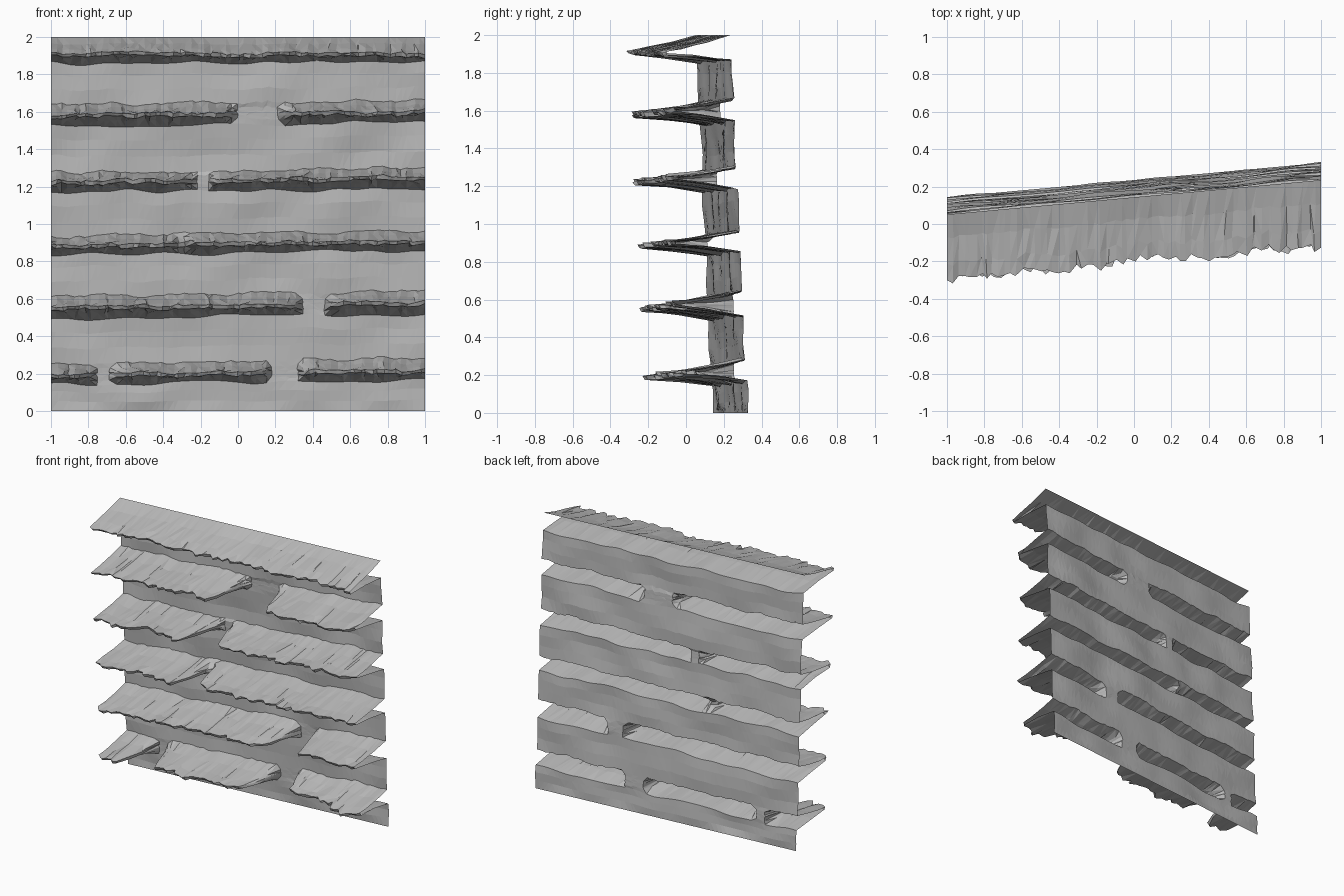
import bpy, bmesh, random
from mathutils import Vector, noise

random.seed(7)
cube = bpy.data.objects.get("Cube")
if cube:
    bpy.data.objects.remove(cube)

rock = bpy.data.materials.new("grey rock")
rock.use_nodes = True
rock.diffuse_color = (0.5, 0.5, 0.5, 1)
rock.node_tree.nodes["Principled BSDF"].inputs["Base Color"].default_value = (0.5, 0.5, 0.5, 1)

# Each ledge: root height below, lip height, root height above, gaps (start, end)
LEDGES = [
    (0.155, 0.200, 0.265, [(-0.76, -0.66), (0.17, 0.32)]),
    (0.505, 0.560, 0.625, [(0.34, 0.47)]),
    (0.845, 0.890, 0.950, [(-0.31, -0.29)]),
    (1.180, 1.230, 1.285, [(-0.24, -0.15)]),
    (1.535, 1.585, 1.650, [(-0.03, 0.24)]),
    (1.860, 1.905, 2.000, []),
]
COLUMNS = 64


def wall_y(x, z):
    """Leaning, slightly turned cliff plane."""
    return 0.235 + 0.092 * x - 0.046 * z


def wobble(x, seed, scale):
    return noise.noise(Vector((x * scale, seed * 7.3, 1.7)))


def reach(x, gaps):
    """1 on a full ledge, falling to 0 inside a gap."""
    r = 1.0
    for a, b in gaps:
        outside = max(a - x, x - b, 0)
        r = min(r, outside / 0.09)
    return r ** 0.6


def wall_point(x, z, rough=0.0):
    n = noise.noise(Vector((x * 3, z * 4, 5)))
    return (x, wall_y(x, z) + rough * n, z)


def column(x0, edge):
    """Zigzag section of the sheet from foot to top."""
    pts = [wall_point(x0, 0)]
    for i, (low, lip, high, gaps) in enumerate(LEDGES):
        last = i == len(LEDGES) - 1
        tilt = 0 if last else 0.012 * x0
        x = x0 if edge else x0 + random.uniform(-0.009, 0.009)
        r = reach(x, gaps)
        if i == 0 and 0.3 < x < 0.75:
            r *= 0.7
        depth = r * (0.355 + 0.05 * wobble(x, i, 5) + random.uniform(-0.03, 0.02))
        drop = low + tilt + 0.02 * wobble(x, i + 20, 6)
        crest = lip + tilt + 0.014 * wobble(x, i + 40, 7) + random.uniform(-0.005, 0.005)
        rise = high if last else high + tilt + 0.022 * wobble(x, i + 60, 6) + random.uniform(-0.006, 0.006)

        # cliff band up to the ledge
        start = pts[-1][2]
        for f in (0.35, 0.7):
            pts.append(wall_point(x, start + f * (drop - start), 0.022))
        pts.append(wall_point(x, drop, 0.012))

        # underside, lip and upper slope
        for out, z in ((0.5, drop + 0.55 * (crest - drop)),
                       (0.97, crest - 0.008),
                       (1.0, crest + 0.010),
                       (0.75, crest + 0.30 * (rise - crest)),
                       (0.35, crest + 0.62 * (rise - crest))):
            px = x if edge else x + random.uniform(-0.006, 0.006)
            z += random.uniform(-0.005, 0.005)
            pts.append((px, wall_y(x, z) - depth * out, z))
        pts.append(wall_point(x0 if last else x, rise, 0 if last else 0.012))
    return pts


# Build the folded rock sheet
bm = bmesh.new()
previous = None
for c in range(COLUMNS + 1):
    edge = c in (0, COLUMNS)
    x = -1 + 2 * c / COLUMNS
    current = [bm.verts.new(p) for p in column(x, edge)]
    if previous:
        for a, b, d, e in zip(previous, current, current[1:], previous[1:]):
            tris = ((a, b, d), (a, d, e)) if random.random() < 0.5 else ((a, b, e), (b, d, e))
            for t in tris:
                bm.faces.new(t)
    previous = current

mesh = bpy.data.meshes.new("layered_cliff")
bm.to_mesh(mesh)
bm.free()
mesh.materials.append(rock)
cliff = bpy.data.objects.new("layered_cliff", mesh)
bpy.context.collection.objects.link(cliff)
